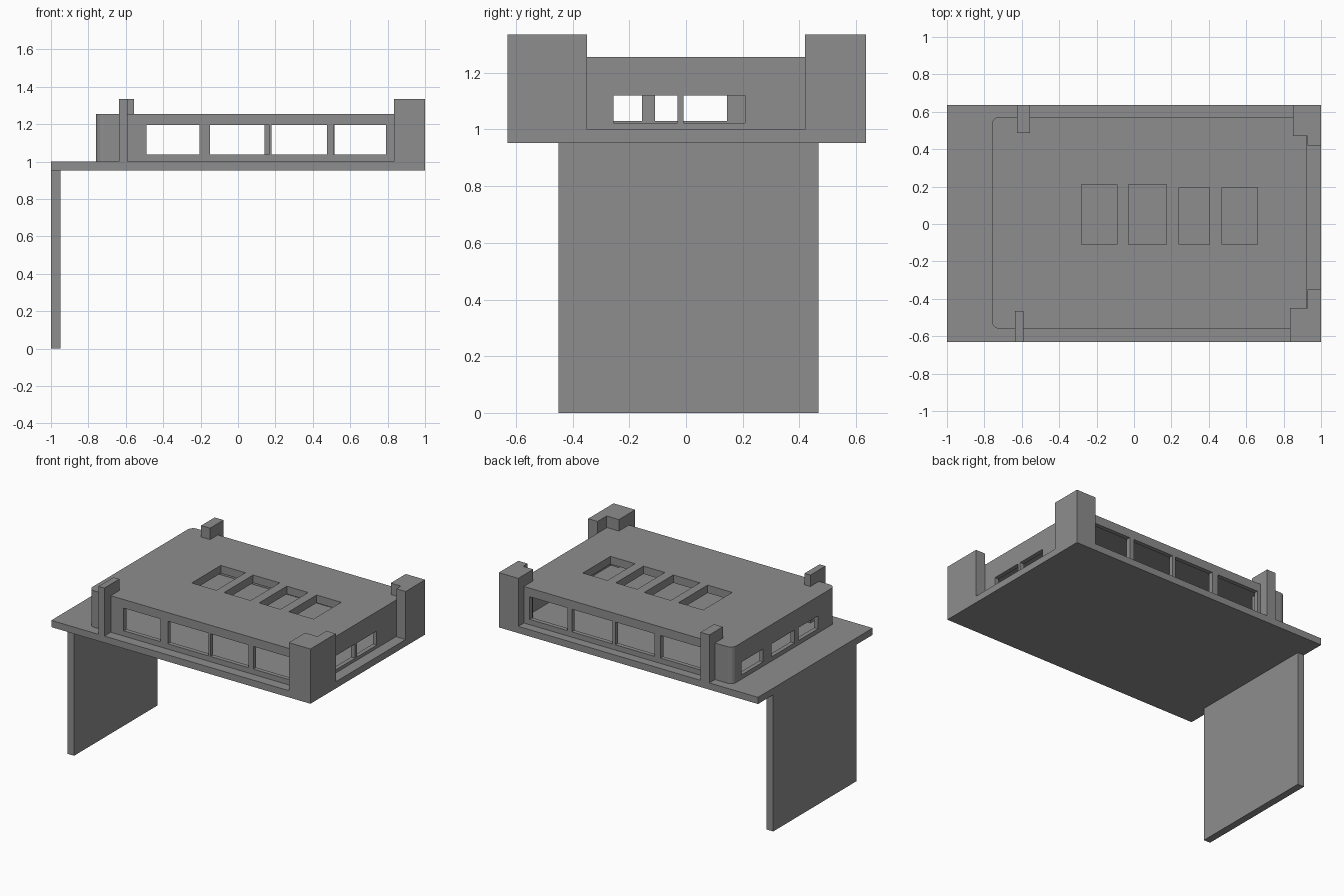
import bpy, bmesh

if "Cube" in bpy.data.objects:
    bpy.data.objects.remove(bpy.data.objects["Cube"])

grey = bpy.data.materials.new("concrete grey")
grey.diffuse_color = (0.27, 0.27, 0.27, 1)
grey.use_nodes = True
grey.node_tree.nodes["Principled BSDF"].inputs["Base Color"].default_value = grey.diffuse_color


def add_box(bm, x0, x1, y0, y1, z0, z1):
    """Axis-aligned box given by its limits."""
    v = [bm.verts.new((x, y, z)) for z in (z0, z1)
         for x, y in ((x0, y0), (x1, y0), (x1, y1), (x0, y1))]
    bm.faces.new(v[3::-1])
    bm.faces.new(v[4:])
    for i in range(4):
        j = (i + 1) % 4
        bm.faces.new((v[i], v[j], v[j + 4], v[i + 4]))


def round_left_corners(bm, r):
    """Round the two vertical edges on the left end."""
    left = min(v.co.x for v in bm.verts)
    edges = [e for e in bm.edges
             if all(abs(v.co.x - left) < 1e-4 for v in e.verts)
             and abs(e.verts[0].co.z - e.verts[1].co.z) > 0.1]
    bmesh.ops.bevel(bm, geom=edges, offset=r, segments=4, profile=0.5,
                    affect='EDGES')


def finish(bm, name):
    me = bpy.data.meshes.new(name)
    bm.to_mesh(me)
    bm.free()
    me.materials.append(grey)
    ob = bpy.data.objects.new(name, me)
    bpy.context.collection.objects.link(ob)
    return ob


def boxes(name, *limits):
    bm = bmesh.new()
    for b in limits:
        add_box(bm, *b)
    return finish(bm, name)


def prism(name, outline, z0, z1):
    bm = bmesh.new()
    face = bm.faces.new([bm.verts.new((x, y, z0)) for x, y in outline])
    top = bmesh.ops.extrude_face_region(bm, geom=[face])["geom"]
    for v in top:
        if isinstance(v, bmesh.types.BMVert):
            v.co.z = z1
    bmesh.ops.recalc_face_normals(bm, faces=bm.faces)
    return finish(bm, name)


def cut(ob, cutter):
    """Subtract the cutter and remove it."""
    cutter.hide_render = True
    mod = ob.modifiers.new("cut", 'BOOLEAN')
    mod.operation, mod.solver, mod.object = 'DIFFERENCE', 'EXACT', cutter
    bpy.context.view_layer.objects.active = ob
    bpy.ops.object.modifier_apply(modifier=mod.name)
    bpy.data.objects.remove(cutter)


# floor slab and the single supporting wall
F, TOP = 1.0, 1.335
boxes("floor_slab", (-1, 1, -0.63, 0.635, 0.953, F))
boxes("support_wall", (-1, -0.95, -0.45, 0.467, 0, 0.953))

# hollow building shell, rounded on its left end
bm = bmesh.new()
add_box(bm, -0.76, 0.925, -0.56, 0.573, F, 1.255)
round_left_corners(bm, 0.04)
shell = finish(bm, "building_shell")
bm = bmesh.new()
add_box(bm, -0.73, 0.895, -0.53, 0.543, F - 0.1, 1.2)
cut(shell, finish(bm, "cavity"))

# window and skylight openings
front = [(-0.49, -0.205), (-0.15, 0.165), (0.18, 0.475), (0.51, 0.79)]
back = [(-0.53, -0.205), (-0.16, 0.143), (0.165, 0.48), (0.515, 0.805)]
left = [(-0.37, -0.155), (-0.11, 0.145), (0.235, 0.475)]
right = [(-0.255, -0.03), (-0.008, 0.208)]
sky = [(-0.28, -0.09, 0.21), (-0.03, 0.175, 0.21),
       (0.24, 0.405, 0.195), (0.47, 0.66, 0.195)]
openings = [(a, b, -0.6, -0.5, 1.037, 1.195) for a, b in front]
openings += [(a, b, 0.5, 0.6, 1.037, 1.195) for a, b in back]
openings += [(-0.8, -0.7, a, b, 1.03, 1.12) for a, b in left]
openings += [(0.87, 0.96, a, b, 1.022, 1.12) for a, b in right]
openings += [(a, b, -0.11, c, 1.15, 1.3) for a, b, c in sky]
cut(shell, boxes("openings", *openings))

# stepped corner piers on the right end
prism("front_corner_pier", [(0.833, -0.63), (1, -0.63), (1, -0.35),
                            (0.928, -0.35), (0.928, -0.45), (0.833, -0.45)],
      F, TOP)
prism("back_corner_pier", [(0.85, 0.635), (0.85, 0.47), (0.928, 0.47),
                           (0.928, 0.42), (1, 0.42), (1, 0.635)], F, TOP)

# slim posts near the left end
boxes("front_post", (-0.635, -0.59, -0.63, -0.465, F, TOP))
boxes("back_post", (-0.625, -0.557, 0.487, 0.635, F, TOP))
